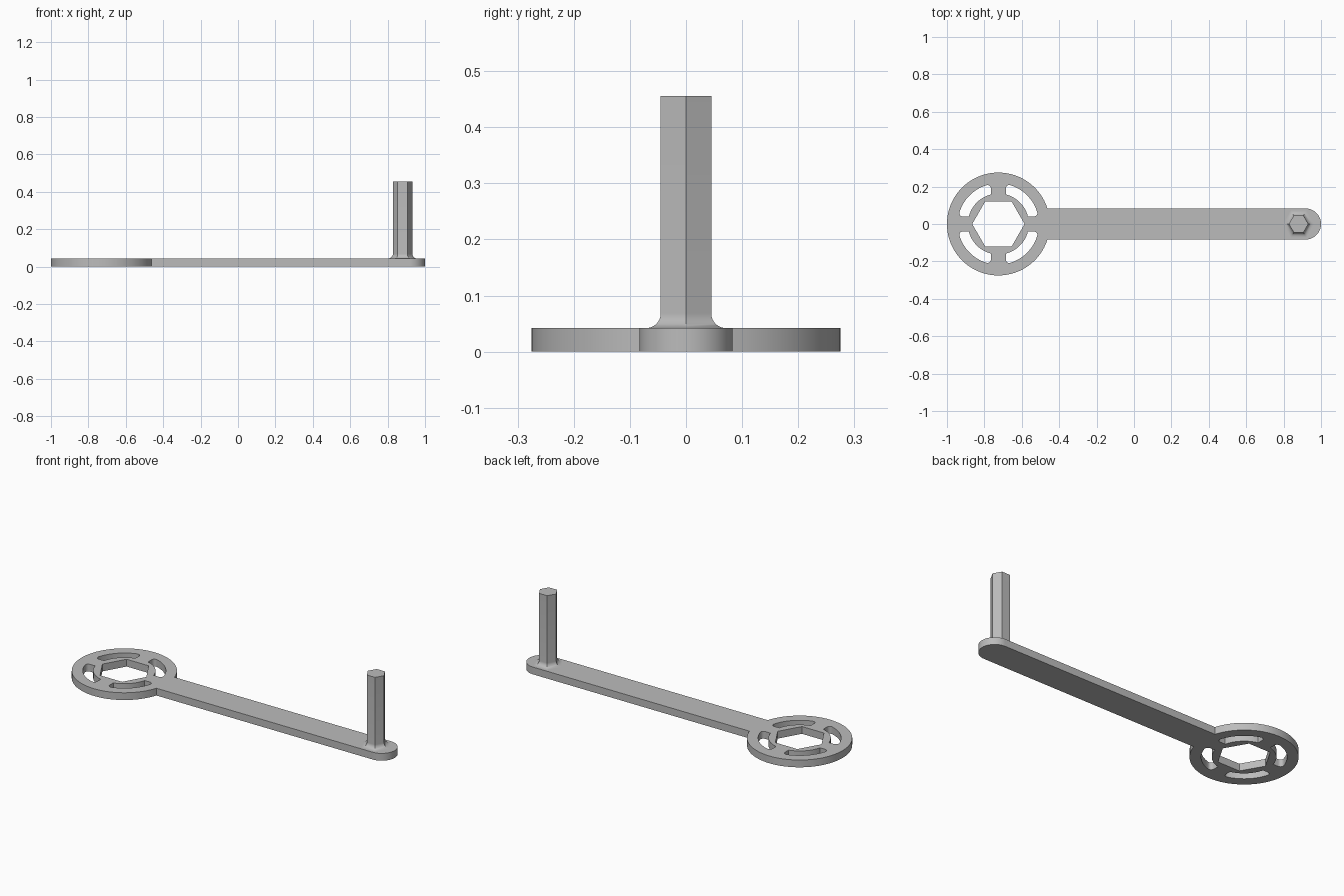
import bpy, bmesh
from math import pi, sin, cos, sqrt, asin, atan2, radians

cube = bpy.data.objects.get("Cube")
if cube:
    bpy.data.objects.remove(cube)

# Main sizes
THICK = 0.042
RING_X, RING_R = -0.725, 0.275
ARM_HALF = 0.083
POST_X, POST_R, POST_TOP = 0.88, 0.052, 0.456

grey = bpy.data.materials.new("plain grey")
grey.use_nodes = True
colour = (0.5, 0.5, 0.5, 1)
grey.diffuse_color = colour
grey.node_tree.nodes["Principled BSDF"].inputs["Base Color"].default_value = colour


def arc(x, y, r, start, end, steps):
    angles = [start + (end - start) * i / steps for i in range(steps + 1)]
    return [(x + r * cos(a), y + r * sin(a)) for a in angles]


def finish(name, mesh):
    obj = bpy.data.objects.new(name, mesh)
    bpy.context.collection.objects.link(obj)
    mesh.materials.clear()
    mesh.materials.append(grey)
    bpy.ops.object.select_all(action='DESELECT')
    obj.select_set(True)
    bpy.context.view_layer.objects.active = obj
    bpy.ops.object.shade_smooth_by_angle(angle=radians(30))
    return obj


def plate(name, loops, thick):
    """Flat plate from an outline followed by its holes."""
    curve = bpy.data.curves.new(name, 'CURVE')
    curve.dimensions = '2D'
    curve.fill_mode = 'BOTH'
    curve.extrude = thick / 2
    for loop in loops:
        spline = curve.splines.new('POLY')
        spline.points.add(len(loop) - 1)
        for point, (x, y) in zip(spline.points, loop):
            point.co = (x, y, 0, 1)
        spline.use_cyclic_u = True
    helper = bpy.data.objects.new(name + " outline", curve)
    bpy.context.collection.objects.link(helper)
    bpy.context.view_layer.update()
    graph = bpy.context.evaluated_depsgraph_get()
    mesh = bpy.data.meshes.new_from_object(helper.evaluated_get(graph))
    bpy.data.objects.remove(helper)
    bm = bmesh.new()
    bm.from_mesh(mesh)
    bmesh.ops.remove_doubles(bm, verts=bm.verts, dist=1e-5)
    bmesh.ops.translate(bm, verts=bm.verts, vec=(0, 0, thick / 2))
    bmesh.ops.recalc_face_normals(bm, faces=bm.faces)
    bm.to_mesh(mesh)
    bm.free()
    return finish(name, mesh)


# Outline: ring joined to an arm with a round end
join = asin(ARM_HALF / RING_R)
outline = arc(RING_X, 0, RING_R, join, 2 * pi - join, 72)
outline += arc(1 - ARM_HALF, 0, ARM_HALF, -pi / 2, pi / 2, 32)

# Hexagonal socket
socket = arc(RING_X, 0, 0.14, 0, 5 * pi / 3, 5)

# Quarter slot between the spokes, outer corners rounded
SPOKE, INNER, OUTER, ROUND = 0.04, 0.163, 0.217, 0.018
cx = SPOKE + ROUND
cy = sqrt((OUTER - ROUND) ** 2 - cx ** 2)
tip = atan2(cy, cx)
half = arc(0, 0, OUTER, pi / 4, tip, 8) + arc(cx, cy, ROUND, tip, pi, 6)[1:]
half += arc(0, 0, INNER, pi / 2 - asin(SPOKE / INNER), pi / 4, 8)
slot = half + [(y, x) for x, y in half[-2:0:-1]]
slots = [[(RING_X + x * sx, y * sy) for x, y in slot]
         for sx in (1, -1) for sy in (1, -1)]

plate("wrench_body", [outline, socket] + slots, THICK)

# Hexagonal post with a flared foot
FLARE = 0.026
stations = [(POST_R, 0.02 + THICK / 2)]
stations = []
for i in range(9):
    a = pi / 2 * i / 8
    flat_offset = FLARE * (1 - sin(a))
    stations.append((POST_R + flat_offset / cos(pi / 6),
                     THICK + FLARE * (1 - cos(a))))
stations.append((POST_R, POST_TOP))

bm = bmesh.new()
rings = [[bm.verts.new((x, y, z)) for x, y in arc(POST_X, 0, r, 0, 5 * pi / 3, 5)]
         for r, z in stations]
for low, high in zip(rings, rings[1:]):
    for i in range(6):
        j = (i + 1) % 6
        bm.faces.new((low[i], low[j], high[j], high[i]))
bm.faces.new(rings[-1])
bm.faces.new(rings[0][::-1])
post_mesh = bpy.data.meshes.new("hex_post")
bm.to_mesh(post_mesh)
bm.free()
finish("hex_post", post_mesh)
